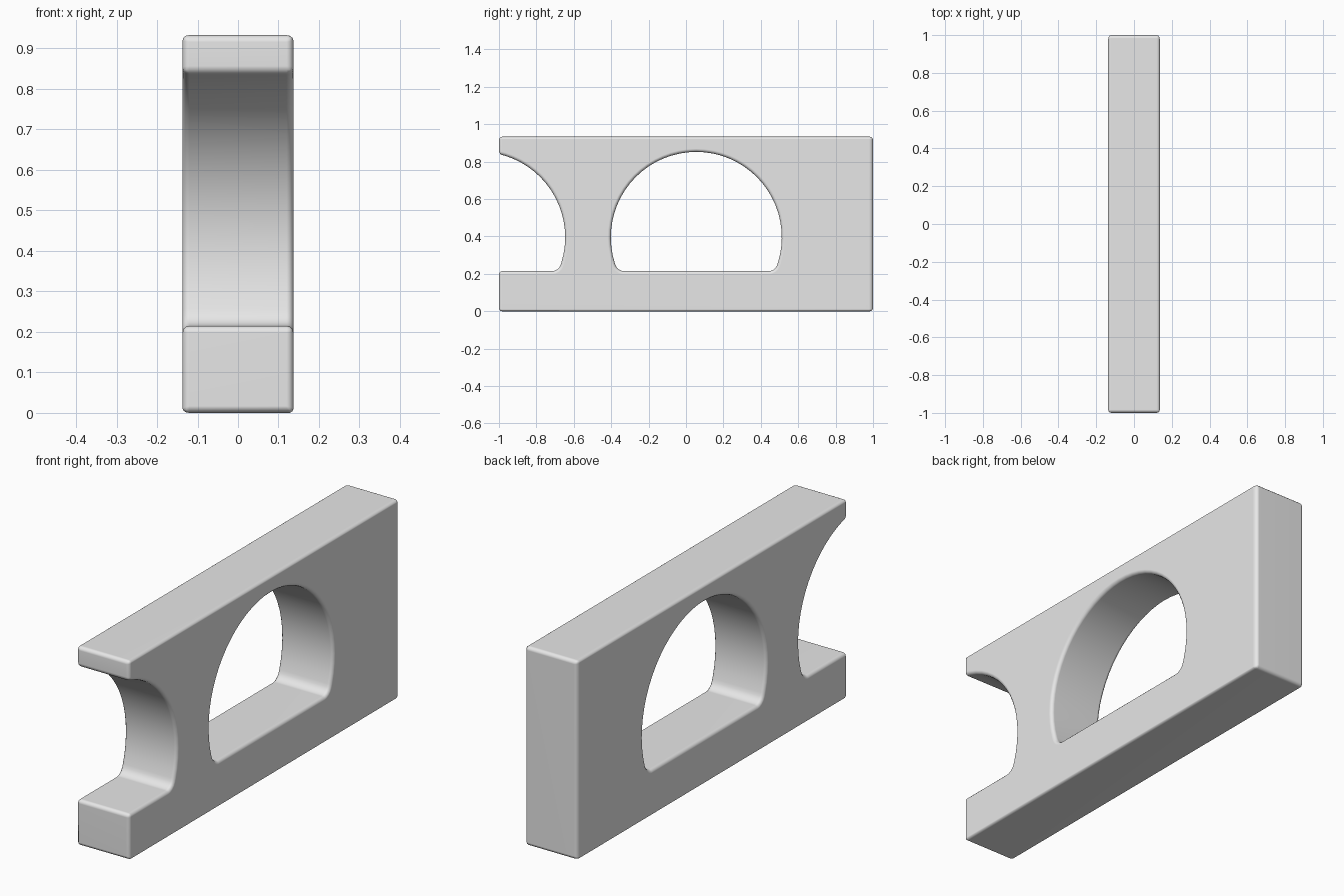
import bpy
import bmesh
from math import asin, cos, sin, pi, radians

cube = bpy.data.objects.get("Cube")
if cube:
    bpy.data.objects.remove(cube, do_unlink=True)

HALF_WIDTH = 0.137
HEIGHT = 0.933
RADIUS = 0.457
ARCH_Z = 0.395
SILL_Z = 0.215
EDGE = 0.017

grey = bpy.data.materials.new("plain_grey")
grey.use_nodes = True
colour = (0.8, 0.8, 0.8, 1)
grey.diffuse_color = colour
grey.node_tree.nodes["Principled BSDF"].inputs["Base Color"].default_value = colour


def prism(name, outline, half_width, fillet_z=None):
    """Extrude a (y, z) outline along x; optionally round its corners at one height."""
    bm = bmesh.new()
    face = bm.faces.new([bm.verts.new((-half_width, y, z)) for y, z in outline])
    new = bmesh.ops.extrude_face_region(bm, geom=[face])["geom"]
    bmesh.ops.translate(bm, vec=(2 * half_width, 0, 0),
                        verts=[v for v in new if isinstance(v, bmesh.types.BMVert)])
    if fillet_z is not None:
        corners = [e for e in bm.edges
                   if abs(e.verts[0].co.x - e.verts[1].co.x) > half_width
                   and all(abs(v.co.z - fillet_z) < 0.0001 for v in e.verts)]
        bmesh.ops.bevel(bm, geom=corners, offset=0.03, segments=4,
                        profile=0.5, affect='EDGES')
    bmesh.ops.recalc_face_normals(bm, faces=bm.faces)
    mesh = bpy.data.meshes.new(name)
    bm.to_mesh(mesh)
    bm.free()
    mesh.materials.append(grey)
    obj = bpy.data.objects.new(name, mesh)
    bpy.context.collection.objects.link(obj)
    return obj


def arch_cutter(name, centre_y, steps=40):
    """Round arch with a flat sill below its centre."""
    start = -asin((ARCH_Z - SILL_Z) / RADIUS)
    sweep = pi - 2 * start
    angles = [start + sweep * i / steps for i in range(steps + 1)]
    outline = [(centre_y + RADIUS * cos(a), ARCH_Z + RADIUS * sin(a)) for a in angles]
    return prism(name, outline, 2 * HALF_WIDTH, SILL_Z)


# Solid wall block
wall = prism("arched_wall", [(-1, 0), (1, 0), (1, HEIGHT), (-1, HEIGHT)], HALF_WIDTH)

# Full arch through the middle and a partial arch open at the front end
cutters = [arch_cutter("middle_arch_cutter", 0.055),
           arch_cutter("front_arch_cutter", -1.103)]
for cutter in cutters:
    cutter.hide_render = True
    cut = wall.modifiers.new("cut", 'BOOLEAN')
    cut.operation = 'DIFFERENCE'
    cut.solver = 'EXACT'
    cut.object = cutter

# Softened edges all round
bevel = wall.modifiers.new("soft_edges", 'BEVEL')
bevel.width = EDGE
bevel.segments = 3
bevel.limit_method = 'ANGLE'
bevel.angle_limit = radians(35)
bevel.use_clamp_overlap = False

bpy.ops.object.select_all(action='DESELECT')
bpy.context.view_layer.objects.active = wall
wall.select_set(True)
for name in [m.name for m in wall.modifiers]:
    bpy.ops.object.modifier_apply(modifier=name)
for cutter in cutters:
    bpy.data.objects.remove(cutter, do_unlink=True)

bpy.ops.object.shade_smooth_by_angle(angle=radians(50))
flat = wall.modifiers.new("even_shading", 'WEIGHTED_NORMAL')
flat.keep_sharp = True
